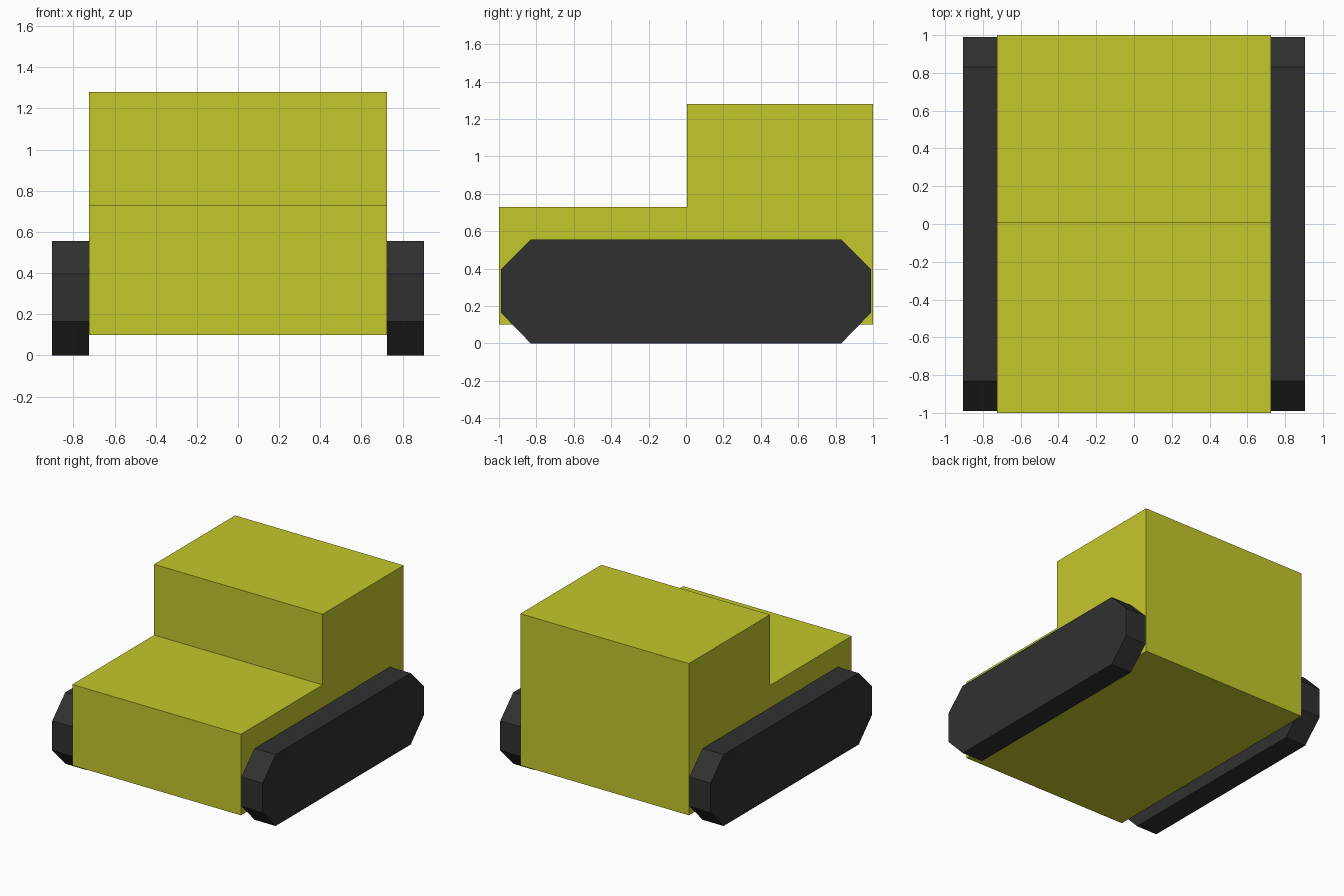
import bpy
import bmesh

if "Cube" in bpy.data.objects:
    bpy.data.objects.remove(bpy.data.objects["Cube"])


def material(name, color):
    mat = bpy.data.materials.new(name)
    mat.diffuse_color = (*color, 1.0)
    mat.use_nodes = True
    mat.node_tree.nodes["Principled BSDF"].inputs["Base Color"].default_value = mat.diffuse_color
    return mat


def extrude_side_profile(name, profile, x0, x1, mat):
    """Solid made from a (y, z) outline extruded along x."""
    bm = bmesh.new()
    face = bm.faces.new([bm.verts.new((x0, y, z)) for y, z in profile])
    result = bmesh.ops.extrude_face_region(bm, geom=[face])
    moved = [v for v in result["geom"] if isinstance(v, bmesh.types.BMVert)]
    bmesh.ops.translate(bm, verts=moved, vec=(x1 - x0, 0, 0))
    bmesh.ops.recalc_face_normals(bm, faces=bm.faces)
    mesh = bpy.data.meshes.new(name)
    bm.to_mesh(mesh)
    bm.free()
    mesh.materials.append(mat)
    obj = bpy.data.objects.new(name, mesh)
    bpy.context.collection.objects.link(obj)
    return obj


yellow = material("yellow_paint", (0.55, 0.58, 0.024))
black = material("black_rubber", (0.03, 0.03, 0.03))

# Stepped body: low hood at the front, tall cab at the back
HALF_WIDTH = 0.725
body_outline = [(-1, 0.1), (1, 0.1), (1, 1.28), (0.005, 1.28),
                (0.005, 0.73), (-1, 0.73)]
extrude_side_profile("body", body_outline, -HALF_WIDTH, HALF_WIDTH, yellow)

# Crawler tracks: chamfered eight-sided blocks on either side of the body
half_outline = [(0.83, 0), (0.99, 0.165), (0.99, 0.395), (0.83, 0.555)]
track_outline = half_outline + [(-y, z) for y, z in reversed(half_outline)]
for name, side in (("left_track", -1), ("right_track", 1)):
    extrude_side_profile(name, track_outline,
                         side * HALF_WIDTH, side * 0.905, black)
